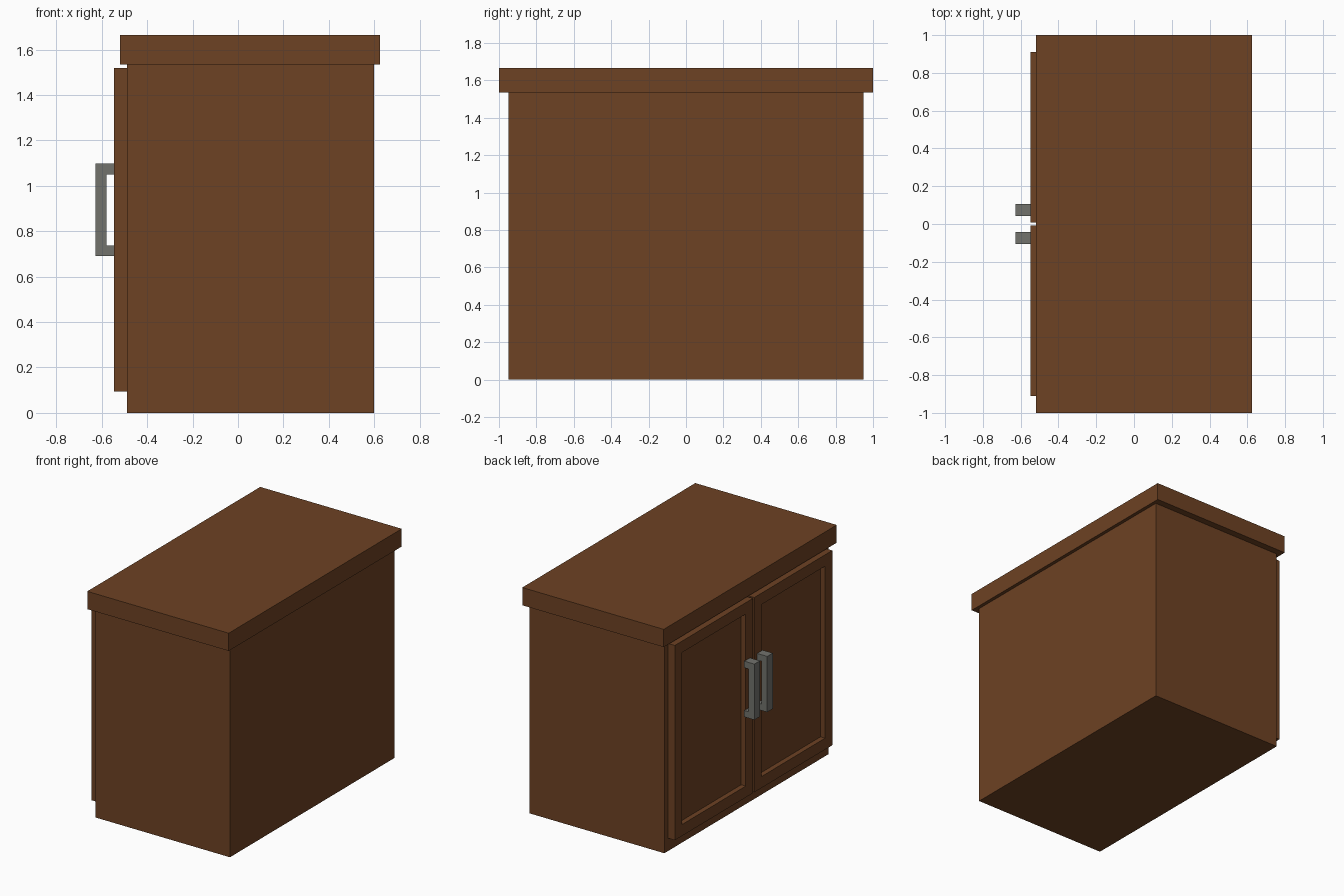
import bpy
import bmesh

if "Cube" in bpy.data.objects:
    bpy.data.objects.remove(bpy.data.objects["Cube"])


def material(name, rgb):
    m = bpy.data.materials.new(name)
    m.diffuse_color = (*rgb, 1.0)
    m.use_nodes = True
    m.node_tree.nodes["Principled BSDF"].inputs["Base Color"].default_value = m.diffuse_color
    return m


WOOD = material("brown wood", (0.155, 0.054, 0.017))
METAL = material("grey metal", (0.168, 0.170, 0.152))


def finish(bm, name, mat):
    bmesh.ops.recalc_face_normals(bm, faces=bm.faces)
    mesh = bpy.data.meshes.new(name)
    bm.to_mesh(mesh)
    bm.free()
    mesh.materials.append(mat)
    obj = bpy.data.objects.new(name, mesh)
    bpy.context.collection.objects.link(obj)
    return obj


def box_bm(lo, hi):
    bm = bmesh.new()
    bmesh.ops.create_cube(bm, size=1)
    for v in bm.verts:
        v.co = [hi[i] if v.co[i] > 0 else lo[i] for i in range(3)]
    return bm


# Carcass and overhanging top
finish(box_bm((-0.49, -0.95, 0), (0.60, 0.95, 1.535)), "cabinet_body", WOOD)
finish(box_bm((-0.52, -1.0, 1.535), (0.625, 1.0, 1.665)), "cabinet_top", WOOD)


def door(name, y0, y1):
    """Slab with a recessed centre panel on its outer (-x) face."""
    bm = box_bm((-0.547, y0, 0.095), (-0.49, y1, 1.52))
    bm.normal_update()
    front = min(bm.faces, key=lambda f: f.calc_center_median().x)
    bmesh.ops.inset_region(bm, faces=[front], thickness=0.118)
    panel = bmesh.ops.extrude_discrete_faces(bm, faces=[front])["faces"][0]
    bmesh.ops.translate(bm, verts=panel.verts, vec=(0.037, 0, 0))
    return finish(bm, name, WOOD)


def handle(name, y0, y1):
    """Square C-shaped pull: side profile in x/z, extruded along y."""
    profile = [(-0.545, 0.69), (-0.628, 0.69), (-0.628, 1.098), (-0.545, 1.098),
               (-0.545, 1.05), (-0.58, 1.05), (-0.58, 0.737), (-0.545, 0.737)]
    bm = bmesh.new()
    face = bm.faces.new([bm.verts.new((x, y0, z)) for x, z in profile])
    ext = bmesh.ops.extrude_face_region(bm, geom=[face])["geom"]
    verts = [g for g in ext if isinstance(g, bmesh.types.BMVert)]
    bmesh.ops.translate(bm, verts=verts, vec=(0, y1 - y0, 0))
    return finish(bm, name, METAL)


# Mirrored pair of doors and handles
for side, s in (("left", 1), ("right", -1)):
    door(side + "_door", *sorted((0.008 * s, 0.91 * s)))
    handle(side + "_handle", *sorted((0.042 * s, 0.106 * s)))
